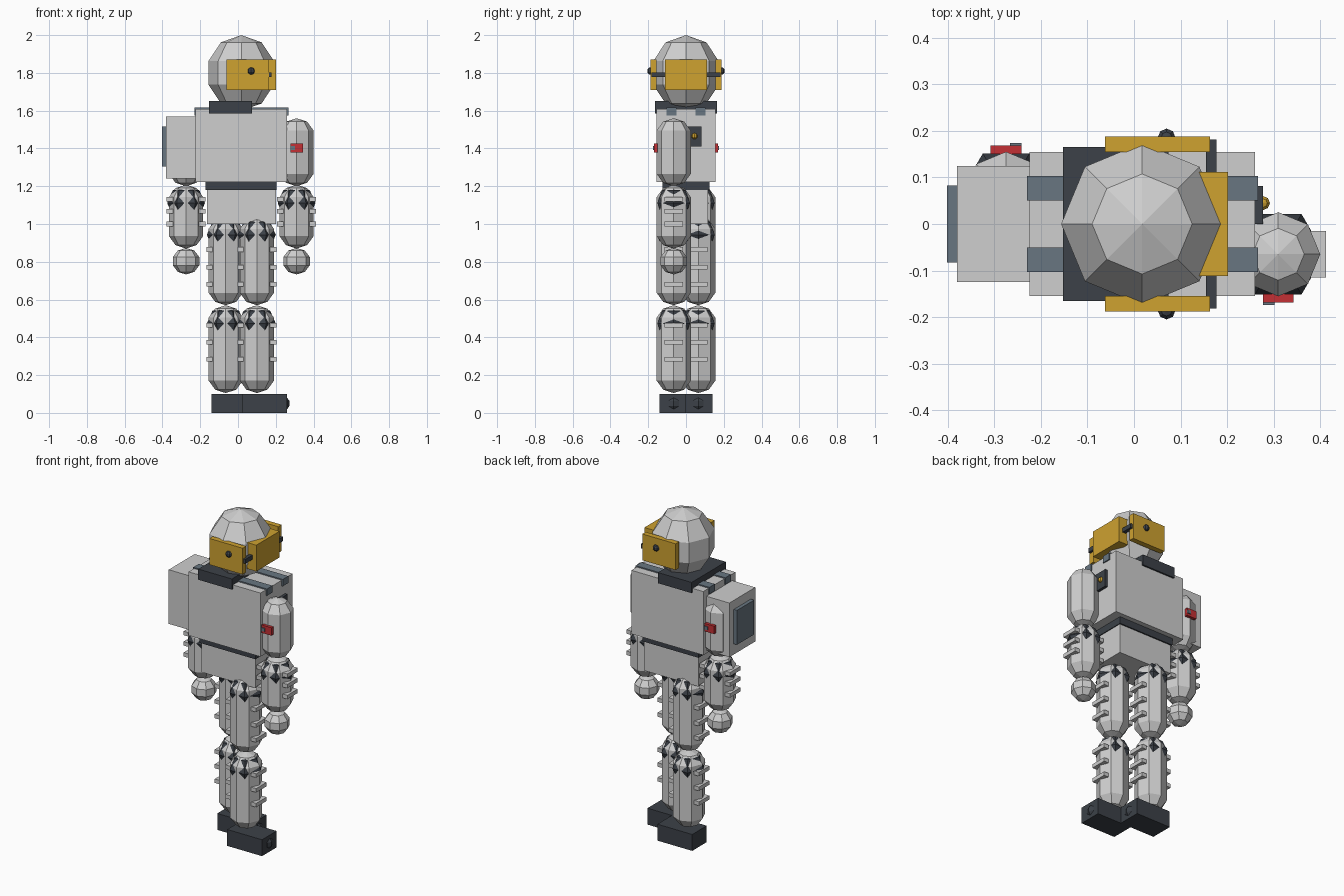
import bpy, bmesh, math
from mathutils import Matrix

if "Cube" in bpy.data.objects:
    bpy.data.objects.remove(bpy.data.objects["Cube"])


def material(name, rgb):
    m = bpy.data.materials.new(name)
    m.diffuse_color = (*rgb, 1)
    m.use_nodes = True
    m.node_tree.nodes["Principled BSDF"].inputs["Base Color"].default_value = m.diffuse_color
    return m


WHITE = material("suit_light_grey", (0.62, 0.62, 0.62))
DARK = material("charcoal", (0.045, 0.053, 0.065))
SLATE = material("slate", (0.14, 0.18, 0.22))
YELLOW = material("visor_yellow", (0.62, 0.36, 0.03))
RED = material("badge_red", (0.55, 0.03, 0.035))
CX = 0.0175  # body centre line


def finish(bm, name, mat):
    bmesh.ops.recalc_face_normals(bm, faces=bm.faces[:])
    me = bpy.data.meshes.new(name)
    bm.to_mesh(me)
    bm.free()
    me.materials.append(mat)
    ob = bpy.data.objects.new(name, me)
    bpy.context.collection.objects.link(ob)
    return ob


def box(name, mat, x, y, z):
    """Box from (min, max) pairs."""
    bm = bmesh.new()
    bmesh.ops.create_cube(bm, size=1)
    for v in bm.verts:
        for i, (a, b) in enumerate((x, y, z)):
            v.co[i] = (a + b) / 2 + v.co[i] * (b - a)
    return finish(bm, name, mat)


def ball(name, mat, c, r, rz=None, seg=8, rings=5, turn=0.0):
    bm = bmesh.new()
    bmesh.ops.create_uvsphere(bm, u_segments=seg, v_segments=rings, radius=1)
    bm.transform(Matrix.Translation(c) @ Matrix.Diagonal((r, r, rz or r, 1))
                 @ Matrix.Rotation(turn, 4, 'Z'))
    return finish(bm, name, mat)


def capsule(name, x, y, z0, z1, r=0.095):
    """Low-poly ball whose two halves are pulled apart."""
    bm = bmesh.new()
    bmesh.ops.create_uvsphere(bm, u_segments=8, v_segments=5, radius=r)
    half = (z1 - z0) / 2
    for v in bm.verts:
        v.co.z += math.copysign(half - r, v.co.z)
    bm.transform(Matrix.Translation((x, y, (z0 + z1) / 2)))
    return finish(bm, name, WHITE)


def jointed_limb(name, x, y, z0, z1, bands):
    """Capsule with a dark joint poking through its top and raised side ribs."""
    capsule(name, x, y, z0, z1)
    ball(name + "_joint", DARK, (x, y, z1 - 0.097), 0.1, 0.095, 6, 4, math.pi / 2)
    for i, z in enumerate(bands):
        box(f"{name}_rib_{i}", WHITE, (x - 0.103, x + 0.103),
            (y - 0.05, y + 0.05), (z - 0.012, z + 0.012))


# Torso, belt and pelvis
box("torso", WHITE, (-0.225, 0.26), (-0.155, 0.155), (1.222, 1.61))
box("belt", DARK, (-0.172, 0.205), (-0.125, 0.125), (1.18, 1.222))
box("pelvis", WHITE, (-0.165, 0.2), (-0.117, 0.117), (1.0, 1.18))
box("collar", DARK, (-0.153, 0.074), (-0.165, 0.165), (1.585, 1.65))
for s, side in ((-1, "right"), (1, "left")):
    a, b = sorted((s * 0.05, s * 0.103))
    box(side + "_strap", SLATE, (-0.23, 0.267), (a, b), (1.575, 1.617))

# Backpack and its rear panel
box("backpack", WHITE, (-0.38, -0.225), (-0.125, 0.125), (1.24, 1.57))
box("backpack_panel", SLATE, (-0.402, -0.38), (-0.083, 0.083), (1.305, 1.515))

# Chest control with knob
box("chest_control", DARK, (0.26, 0.277), (0.0, 0.082), (1.41, 1.517))
ball("chest_knob", YELLOW, (0.277, 0.045, 1.465), 0.016)

# Head with three-piece visor
ball("head", WHITE, (CX, 0, 1.8), 0.183, 0.2)
box("visor_front", YELLOW, (0.14, 0.202), (-0.112, 0.112), (1.71, 1.87))
for s, side in ((-1, "right"), (1, "left")):
    a, b = sorted((s * 0.155, s * 0.188))
    box(side + "_visor_plate", YELLOW, (-0.062, 0.163), (a, b), (1.71, 1.87))
    a, b = sorted((s * 0.105, s * 0.182))
    box(side + "_visor_link", DARK, (0.155, 0.177), (a, b), (1.777, 1.803))
    ball(side + "_visor_bolt", DARK, (0.07, s * 0.186, 1.81), 0.02)

# Arms and legs, placed diagonally about the centre line
for s, side in ((1, "right"), (-1, "left")):
    y = -0.065 * s
    ax = CX + 0.2925 * s
    capsule(side + "_upper_arm", ax, y, 1.2, 1.56)
    jointed_limb(side + "_forearm", ax, y, 0.87, 1.208, (1.13, 1.067, 1.0))
    ball(side + "_hand", WHITE, (ax, y, 0.803), 0.074, 0.07)

    # Arm badge
    a, b = sorted((-s * 0.15, -s * 0.169))
    box(side + "_badge", RED, (ax - 0.033, ax + 0.033), (a, b), (1.378, 1.426))
    a, b = sorted((-s * 0.169, -s * 0.174))
    c, d = sorted((ax - s * 0.033, ax - s * 0.008))
    box(side + "_badge_mark", SLATE, (c, d), (a, b), (1.392, 1.412))

    lx = CX + 0.0825 * s
    jointed_limb(side + "_thigh", lx, y, 0.57, 1.04, (0.865, 0.77, 0.68))
    jointed_limb(side + "_shin", lx, y, 0.105, 0.57, (0.465, 0.375, 0.285))

    # Foot with a small toe stud
    a, b = sorted((0.0, -0.14 * s))
    box(side + "_foot", DARK, (lx - 0.075, lx + 0.16), (a, b), (0, 0.1))
    ball(side + "_toe_stud", DARK, (lx + 0.135, y, 0.05), 0.04)
